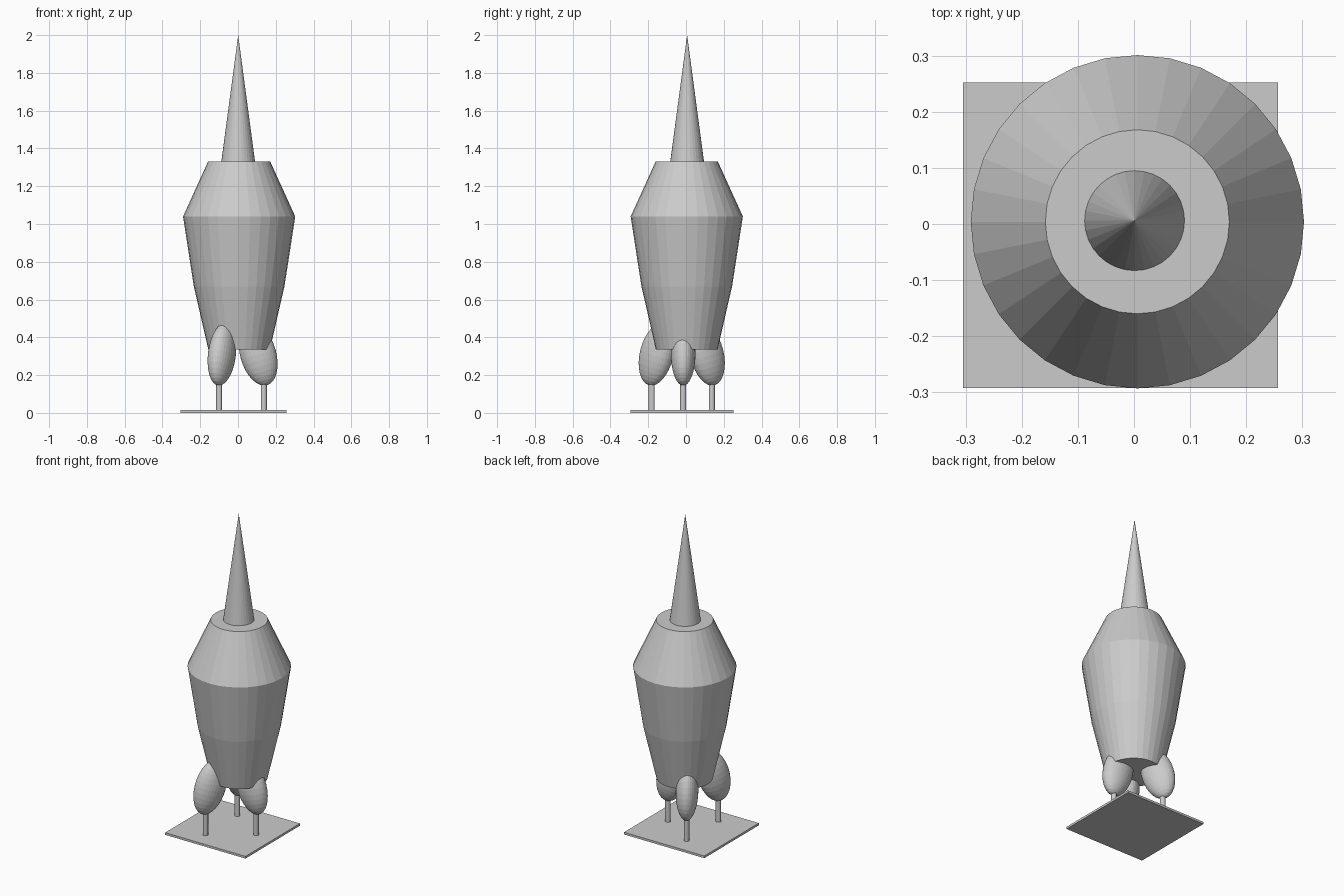
import bpy, bmesh, math
from mathutils import Matrix, Vector

if "Cube" in bpy.data.objects:
    bpy.data.objects.remove(bpy.data.objects["Cube"])


def make_object(name, bm):
    bmesh.ops.recalc_face_normals(bm, faces=bm.faces)
    mesh = bpy.data.meshes.new(name)
    bm.to_mesh(mesh)
    bm.free()
    ob = bpy.data.objects.new(name, mesh)
    bpy.context.collection.objects.link(ob)
    return ob


def lathe(name, profile, centre, sides=32):
    """Capped turned solid from (radius, z) points; radius 0 makes a tip."""
    bm = bmesh.new()
    rings = []
    for r, z in profile:
        n = sides if r else 1
        rings.append([bm.verts.new((centre[0] + r * math.cos(2 * math.pi * i / sides),
                                    centre[1] + r * math.sin(2 * math.pi * i / sides), z))
                      for i in range(n)])
    for a, b in zip(rings, rings[1:]):
        for i in range(sides):
            j = (i + 1) % sides
            if len(b) == 1:
                bm.faces.new((a[i], a[j], b[0]))
            else:
                bm.faces.new((a[i], a[j], b[j], b[i]))
    for ring in (rings[0], rings[-1]):
        if len(ring) > 1:
            bm.faces.new(ring)
    return make_object(name, bm)


# Main hull and nose spike
lathe("hull", [(0.163, 0.335), (0.24, 0.67), (0.297, 1.04), (0.164, 1.332)], (0.006, 0.004))
lathe("nose_spike", [(0.09, 1.325), (0, 2.0)], (0.001, 0.006))

# Square base plate
bm = bmesh.new()
bmesh.ops.create_cube(bm, size=1, matrix=Matrix.Translation((-0.024, -0.02, 0.007))
                      @ Matrix.Diagonal((0.562, 0.545, 0.014, 1)))
make_object("base_plate", bm)

# Three egg-shaped fins leaning inwards, each on a thin post
LEGS = [(0.137, -0.015, 0), (-0.10, 0.137, 120), (-0.10, -0.182, 240)]
for k, (x, y, deg) in enumerate(LEGS, 1):
    lathe(f"post_{k}", [(0.016, 0.01), (0.016, 0.22)], (x, y), 16)
    turn = Matrix.Rotation(math.radians(deg), 4, 'Z')
    centre = Vector((x, y, 0.31)) + turn @ Vector((-0.03, 0, 0))
    bm = bmesh.new()
    bmesh.ops.create_uvsphere(
        bm, u_segments=32, v_segments=16, radius=1,
        matrix=Matrix.Translation(centre) @ turn
        @ Matrix.Rotation(math.radians(-16), 4, 'Y')
        @ Matrix.Diagonal((0.095, 0.065, 0.17, 1)))
    make_object(f"fin_{k}", bm)
